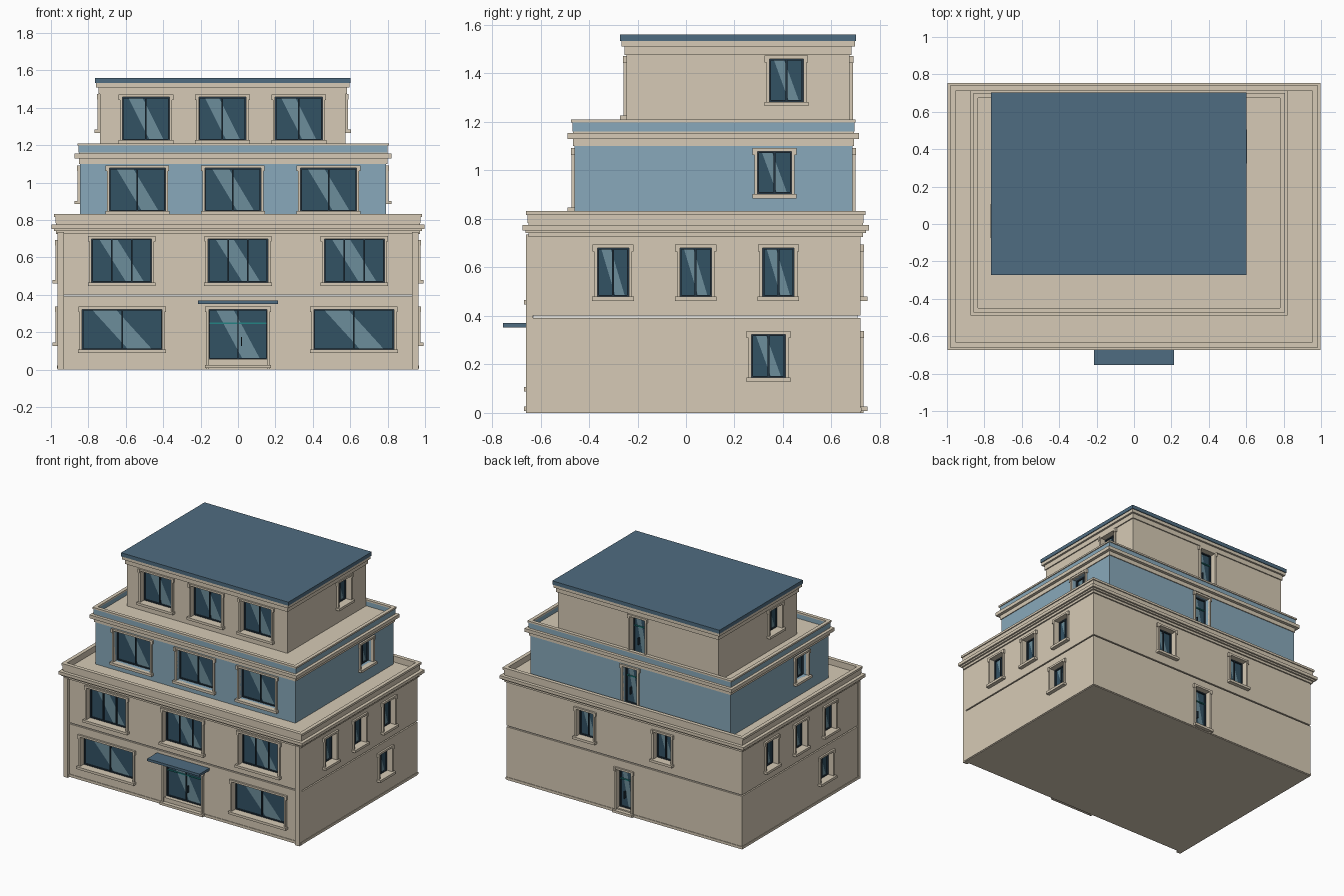
import bpy, bmesh

if "Cube" in bpy.data.objects:
    bpy.data.objects.remove(bpy.data.objects["Cube"])

def mat(name, r, g, b):
    m = bpy.data.materials.new(name)
    m.diffuse_color = [(c / 255) ** 2.2 for c in (r, g, b)] + [1]
    m.use_nodes = True
    m.node_tree.nodes["Principled BSDF"].inputs["Base Color"].default_value = m.diffuse_color
    return m

CREAM = mat("cream_stone", 213, 201, 180)
BLUE = mat("light_blue", 135, 167, 185)
ROOF = mat("slate_blue", 80, 108, 128)
GLASS = mat("glass", 54, 83, 100)
GLARE = mat("glass_glare", 108, 140, 153)
DARK = mat("dark_frame", 40, 56, 68)
TEAL = mat("teal_bar", 40, 130, 130)
WHITE = mat("pale_slab", 235, 232, 225)

parts = {}   # name -> (bmesh, material)

def part(name, material):
    if name not in parts:
        parts[name] = (bmesh.new(), material)
    return parts[name][0]

def box(name, material, a, b):
    bm = part(name, material)
    lo = [min(p, q) for p, q in zip(a, b)]
    hi = [max(p, q) for p, q in zip(a, b)]
    vs = bmesh.ops.create_cube(bm, size=1)["verts"]
    for v in vs:
        v.co = [lo[i] + (v.co[i] + 0.5) * (hi[i] - lo[i]) for i in range(3)]

# rect = (x0, x1, y0, y1)
def slab(name, material, rect, grow, z0, z1):
    x0, x1, y0, y1 = rect
    box(name, material, (x0 - grow, y0 - grow, z0), (x1 + grow, y1 + grow, z1))

def ring(name, material, rect, grow, thick, z0, z1):
    bm = part(name, material)
    loops = []
    for g, z in ((grow, z0), (grow, z1), (grow - thick, z1), (grow - thick, z0)):
        x0, x1, y0, y1 = rect[0] - g, rect[1] + g, rect[2] - g, rect[3] + g
        loops.append([bm.verts.new(p) for p in
                      ((x0, y0, z), (x1, y0, z), (x1, y1, z), (x0, y1, z))])
    for k in range(4):
        a, b = loops[k], loops[(k + 1) % 4]
        for i in range(4):
            j = (i + 1) % 4
            bm.faces.new((a[i], a[j], b[j], b[i]))

def on_wall(rect, side, u, d, z):
    """Point at u along a wall, d outward from it."""
    x0, x1, y0, y1 = rect
    return {"front": (u, y0 - d, z), "back": (u, y1 + d, z),
            "right": (x1 + d, u, z), "left": (x0 - d, u, z)}[side]

def opening(tier, rect, side, uc, w, z0, z1, panes=2, door=False):
    u0, u1 = uc - w / 2, uc + w / 2

    def wb(name, material, ua, ub, da, db, za, zb):
        box(tier + "_" + name, material, on_wall(rect, side, ua, da, za),
            on_wall(rect, side, ub, db, zb))
    # recess and glass
    wb("cutter", None, u0, u1, -0.045, 0.05, z0, z1)
    wb("glass", GLASS, u0, u1, -0.05, -0.04, z0, z1)
    # diagonal glare on the glass
    s = -1 if side in ("left", "back") else 1
    bm = part(tier + "_glare", GLARE)
    bm.faces.new([bm.verts.new(on_wall(rect, side, uc + s * f * w, -0.039, z)) for f, z in
                  ((-0.38, z1), (-0.08, z1), (0.38, z0), (0.08, z0))])
    # dark sash and mullions
    f = 0.007
    for ua, ub, za, zb in ((u0, u0 + f, z0, z1), (u1 - f, u1, z0, z1),
                           (u0, u1, z0, z0 + f), (u0, u1, z1 - f, z1)):
        wb("sash", DARK, ua, ub, -0.045, -0.03, za, zb)
    for i in range(1, panes):
        m = u0 + w * i / panes
        wb("sash", DARK, m - 0.004, m + 0.004, -0.045, -0.03, z0, z1)
    # stone surround with ears
    t = 0.013
    bottom = 0.0 if door and z0 < 0.1 else z0
    for ua, ub in ((u0 - t, u0), (u1, u1 + t)):
        wb("surround", CREAM, ua, ub, -0.01, 0.013, bottom, z1)
    wb("surround", CREAM, u0 - t, u1 + t, -0.01, 0.013, z1, z1 + 0.014)
    for ua, ub in ((u0 - 0.02, u0 - 0.004), (u1 + 0.004, u1 + 0.02)):
        wb("surround", CREAM, ua, ub, -0.01, 0.015, z1 - 0.015, z1 + 0.014)
    if door:
        zt = z0 + (z1 - z0) * 0.72
        wb("transom", TEAL, u0, u1, -0.045, -0.032, zt - 0.004, zt + 0.004)
        wb("door_handle", DARK, uc + 0.015, uc + 0.021, -0.045, -0.02, z0 + 0.07, z0 + 0.12)
        if z0 < 0.1:
            wb("door_step", CREAM, u0 - 0.02, u1 + 0.02, -0.01, 0.028, 0.008, 0.026)
    else:
        wb("sill", CREAM, u0 - 0.021, u1 + 0.021, -0.01, 0.028, z0 - 0.018, z0)

MAIN = (-0.963, 0.963, -0.64, 0.72)
MID = (-0.845, 0.792, -0.46, 0.686)
TOP = (-0.738, 0.575, -0.245, 0.675)

# lower block: two storeys, floor slab groove
slab("ground_wall", CREAM, MAIN, 0, 0, 0.392)
slab("floor_slab", WHITE, MAIN, -0.012, 0.38, 0.41)
slab("first_wall", CREAM, MAIN, 0, 0.401, 0.755)
ring("base_moulding", CREAM, MAIN, 0.004, 0.03, 0.006, 0.022)
for s in (-1, 1):
    box("corner_pilasters", CREAM, (s * 0.93, -0.66, 0.0), (s * 0.964, -0.63, 0.735))
ring("first_frieze", CREAM, MAIN, 0.01, 0.03, 0.725, 0.755)
slab("lower_cornice", CREAM, MAIN, 0.034, 0.753, 0.775)
slab("lower_cornice_step", CREAM, MAIN, 0.022, 0.742, 0.753)
slab("lower_terrace", CREAM, MAIN, 0.01, 0.77, 0.788)
ring("lower_parapet", CREAM, MAIN, 0.013, 0.02, 0.784, 0.82)
ring("lower_parapet_cap", CREAM, MAIN, 0.02, 0.028, 0.817, 0.833)

# middle tier
slab("mid_wall", BLUE, MID, 0, 0.78, 1.14)
ring("mid_frieze", CREAM, MID, 0.006, 0.03, 1.1, 1.135)
slab("mid_cornice", CREAM, MID, 0.028, 1.13, 1.155)
slab("mid_terrace", CREAM, MID, 0.006, 1.15, 1.164)
ring("mid_parapet", BLUE, MID, 0.008, 0.018, 1.16, 1.2)
ring("mid_parapet_cap", CREAM, MID, 0.014, 0.026, 1.198, 1.21)

# top tier and flat roof
slab("top_wall", CREAM, TOP, 0, 1.16, 1.515)
ring("top_frieze", CREAM, TOP, 0.008, 0.03, 1.475, 1.512)
slab("top_cornice", CREAM, TOP, 0.022, 1.51, 1.535)
slab("roof", ROOF, TOP, 0.027, 1.533, 1.56)

# front windows, entrance and canopy
for s in (-1, 1):
    opening("ground", MAIN, "front", s * 0.62, 0.428, 0.107, 0.323)
opening("ground", MAIN, "front", 0, 0.312, 0.056, 0.323, 2, True)
box("entrance_canopy", ROOF, (-0.214, -0.755, 0.352), (0.214, -0.63, 0.37))
for x in (-0.622, 0, 0.622):
    opening("first", MAIN, "front", x, 0.32, 0.466, 0.7, 3)
for x in (-0.538, -0.027, 0.484):
    opening("mid", MID, "front", x, 0.3, 0.848, 1.078)
for x in (-0.492, -0.083, 0.325):
    opening("top", TOP, "front", x, 0.252, 1.227, 1.457)

# side windows: left side is the right side turned half round
for tier, rect, ys, w, z0, z1 in (
        ("ground", MAIN, (0.34,), 0.14, 0.146, 0.324),
        ("first", MAIN, (-0.301, 0.04, 0.381), 0.13, 0.48, 0.68),
        ("mid", MID, (0.365,), 0.14, 0.903, 1.078),
        ("top", TOP, (0.414,), 0.14, 1.283, 1.46)):
    for y in ys:
        opening(tier, rect, "right", y, w, z0, z1)
        opening(tier, rect, "left", rect[2] + rect[3] - y, w, z0, z1)

# back windows and doors
for x in (-0.316, 0.316):
    opening("first", MAIN, "back", x, 0.14, 0.48, 0.68)
for tier, rect, z0, z1 in (("ground", MAIN, 0.035, 0.323), ("mid", MID, 0.8, 1.078),
                           ("top", TOP, 1.175, 1.457)):
    opening(tier, rect, "back", (rect[0] + rect[1]) / 2, 0.12, z0, z1, 1, True)

# turn the collected parts into objects
objs = {}
for name, (bm, material) in parts.items():
    if "glare" not in name:
        bmesh.ops.recalc_face_normals(bm, faces=bm.faces)
    me = bpy.data.meshes.new(name)
    bm.to_mesh(me)
    bm.free()
    if material:
        me.materials.append(material)
    objs[name] = bpy.data.objects.new(name, me)
    bpy.context.collection.objects.link(objs[name])

# carve the window recesses
for tier, cut in [(t, t + "_cutter") for t in ("ground", "first", "mid", "top")]:
    targets = [tier + "_wall"] + (["base_moulding"] if tier == "ground" else [])
    for target in targets:
        mod = objs[target].modifiers.new("recess", "BOOLEAN")
        mod.operation, mod.solver, mod.object = "DIFFERENCE", "EXACT", objs[cut]
        bpy.context.view_layer.objects.active = objs[target]
        bpy.ops.object.modifier_apply(modifier=mod.name)
    bpy.data.objects.remove(objs[cut])
